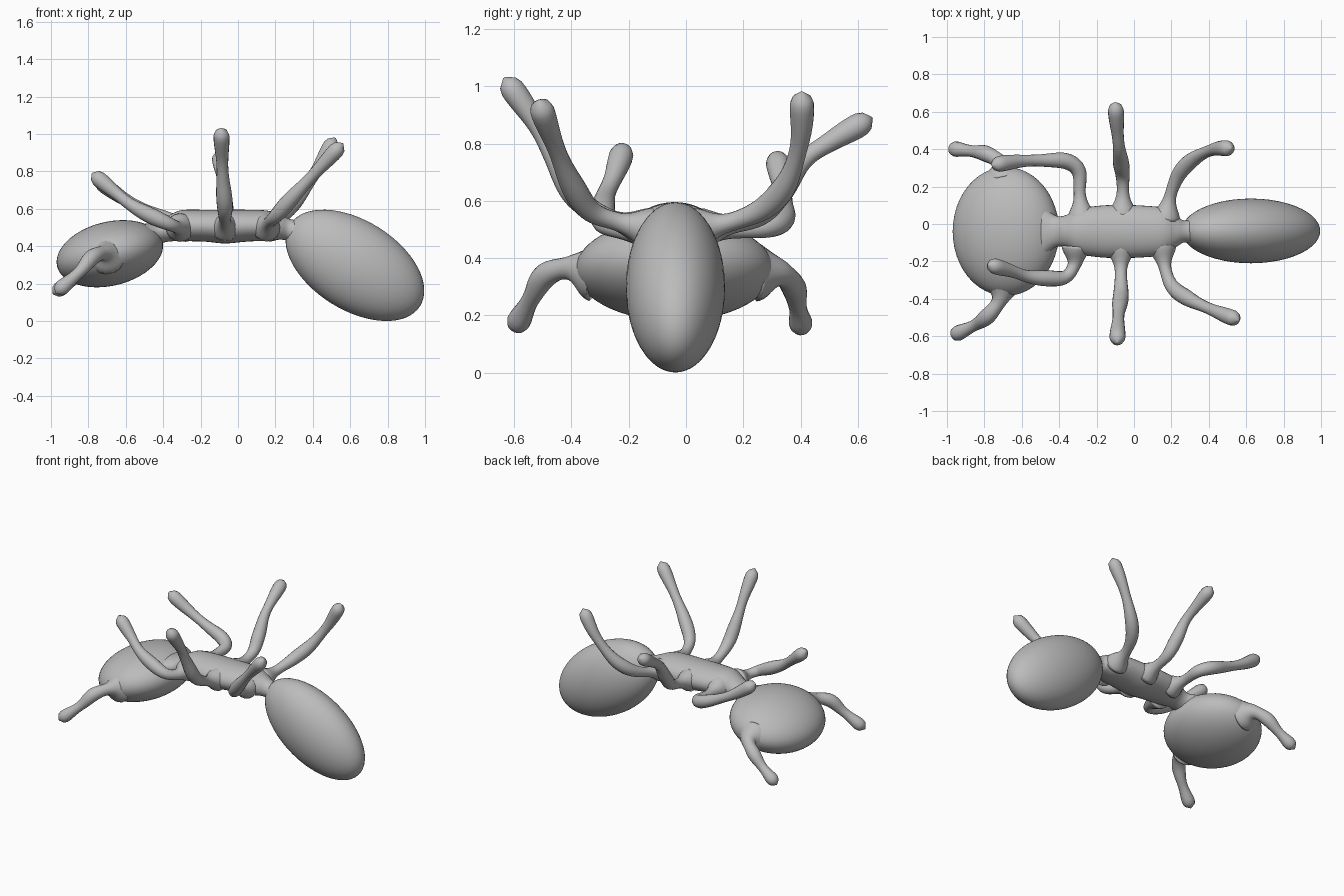
import bpy, bmesh, math
from mathutils import Vector, Matrix

if "Cube" in bpy.data.objects:
    bpy.data.objects.remove(bpy.data.objects["Cube"])

grey = bpy.data.materials.new("plain_grey")
grey.diffuse_color = (0.5, 0.5, 0.5, 1)
grey.use_nodes = True
grey.node_tree.nodes["Principled BSDF"].inputs["Base Color"].default_value = grey.diffuse_color


def finish(name, bm):
    bmesh.ops.recalc_face_normals(bm, faces=bm.faces)
    me = bpy.data.meshes.new(name)
    bm.to_mesh(me)
    bm.free()
    me.materials.append(grey)
    for p in me.polygons:
        p.use_smooth = True
    ob = bpy.data.objects.new(name, me)
    bpy.context.collection.objects.link(ob)
    return ob


def ellipsoid(name, centre, radii, tilt):
    bm = bmesh.new()
    bmesh.ops.create_uvsphere(bm, u_segments=48, v_segments=32, radius=1)
    m = (Matrix.Translation(centre) @ Matrix.Rotation(math.radians(tilt), 4, 'Y')
         @ Matrix.Diagonal((*radii, 1)))
    bmesh.ops.transform(bm, matrix=m, verts=bm.verts)
    return finish(name, bm)


def spline(keys, steps=6):
    """Catmull-Rom through tuples of any length."""
    k = [Vector(q) for q in keys]
    k = [2 * k[0] - k[1]] + k + [2 * k[-1] - k[-2]]
    out = []
    for a, b, c, d in zip(k, k[1:], k[2:], k[3:]):
        for i in range(steps):
            t = i / steps
            out.append(0.5 * (2 * b + (c - a) * t + (2 * a - 5 * b + 4 * c - d) * t * t
                              + (3 * b - 3 * c + d - a) * t ** 3))
    return out + [k[-2]]


def skin(name, rings):
    bm = bmesh.new()
    rows = [[bm.verts.new(p) for p in r] for r in rings]
    n = len(rows[0])
    for a, b in zip(rows, rows[1:]):
        for i in range(n):
            bm.faces.new((a[i], a[(i + 1) % n], b[(i + 1) % n], b[i]))
    bm.faces.new(rows[0])
    bm.faces.new(rows[-1])
    return finish(name, bm)


def limb(name, path, base=0.075, sides=16):
    """Tube with a flared root, a slim knee, a swollen shin and a round tip."""
    pts = spline(path, 8)
    dist = [0.0]
    for a, b in zip(pts, pts[1:]):
        dist.append(dist[-1] + (b - a).length)
    total = dist[-1]
    normal, rings = None, []
    for i, p in enumerate(pts):
        tan = (pts[min(i + 1, len(pts) - 1)] - pts[max(i - 1, 0)]).normalized()
        if normal is None:
            normal = tan.orthogonal()
        normal = (normal - tan * normal.dot(tan)).normalized()
        side = tan.cross(normal)
        r = 0.037 + 0.006 * math.sin(dist[i] / total * 12 - 3.4)
        r += (base - 0.037) * math.exp(-(dist[i] / 0.07) ** 2)
        left = total - dist[i]
        if left < 0.06:
            r *= math.sqrt(max(0.01, 1 - (1 - left / 0.06) ** 2))
        rings.append([p + r * (normal * math.cos(a) + side * math.sin(a))
                      for a in (math.tau * j / sides for j in range(sides))])
    return skin(name, rings)


# Head and abdomen
ellipsoid("head", (-0.685, -0.04, 0.36), (0.29, 0.345, 0.171), -13.6)
ellipsoid("abdomen", (0.625, -0.037, 0.298), (0.411, 0.173, 0.239), 32)

# Thorax with a narrow neck and waist: x, z centre, half width, half height
stations = [(-0.50, 0.45, 0.16, 0.07), (-0.43, 0.47, 0.09, 0.06), (-0.37, 0.495, 0.085, 0.07),
            (-0.30, 0.51, 0.12, 0.083), (-0.18, 0.51, 0.138, 0.085), (-0.07, 0.505, 0.142, 0.09),
            (0.05, 0.51, 0.138, 0.085), (0.16, 0.51, 0.125, 0.08), (0.23, 0.50, 0.08, 0.065),
            (0.28, 0.485, 0.058, 0.06), (0.36, 0.45, 0.09, 0.08)]
skin("thorax", [[(x, -0.04 + w * math.cos(a), z + h * math.sin(a))
                 for a in (math.tau * j / 32 for j in range(32))]
                for x, z, w, h in spline(stations)])

# Legs, posed differently on each side
limb("front_leg_near", [(-0.31, -0.12, 0.50), (-0.32, -0.22, 0.50), (-0.37, -0.285, 0.52),
                        (-0.47, -0.29, 0.565), (-0.57, -0.28, 0.62), (-0.66, -0.25, 0.69),
                        (-0.78, -0.215, 0.79)])
limb("front_leg_far", [(-0.28, 0.03, 0.50), (-0.29, 0.16, 0.50), (-0.295, 0.28, 0.51),
                       (-0.36, 0.335, 0.535), (-0.49, 0.34, 0.59), (-0.62, 0.335, 0.66),
                       (-0.76, 0.315, 0.76)])
limb("middle_leg_near", [(-0.07, -0.13, 0.50), (-0.07, -0.27, 0.54), (-0.07, -0.38, 0.61),
                         (-0.08, -0.46, 0.75), (-0.085, -0.53, 0.88), (-0.09, -0.635, 1.03)])
limb("middle_leg_far", [(-0.06, 0.05, 0.50), (-0.06, 0.24, 0.54), (-0.07, 0.33, 0.63),
                        (-0.08, 0.41, 0.74), (-0.09, 0.51, 0.81), (-0.10, 0.65, 0.89)])
limb("hind_leg_near", [(0.15, -0.12, 0.50), (0.17, -0.25, 0.53), (0.21, -0.34, 0.57),
                       (0.30, -0.405, 0.67), (0.42, -0.46, 0.80), (0.56, -0.515, 0.95)])
limb("hind_leg_far", [(0.17, 0.03, 0.50), (0.20, 0.17, 0.53), (0.25, 0.28, 0.58),
                      (0.33, 0.355, 0.67), (0.43, 0.40, 0.82), (0.52, 0.405, 0.98)])

# Antennae rising from the sides of the head
limb("antenna_near", [(-0.70, -0.32, 0.35), (-0.72, -0.41, 0.365), (-0.78, -0.49, 0.34),
                      (-0.85, -0.54, 0.26), (-0.975, -0.60, 0.15)], 0.10)
limb("antenna_far", [(-0.70, 0.25, 0.35), (-0.72, 0.33, 0.345), (-0.79, 0.375, 0.30),
                     (-0.87, 0.39, 0.23), (-0.99, 0.405, 0.145)], 0.10)
